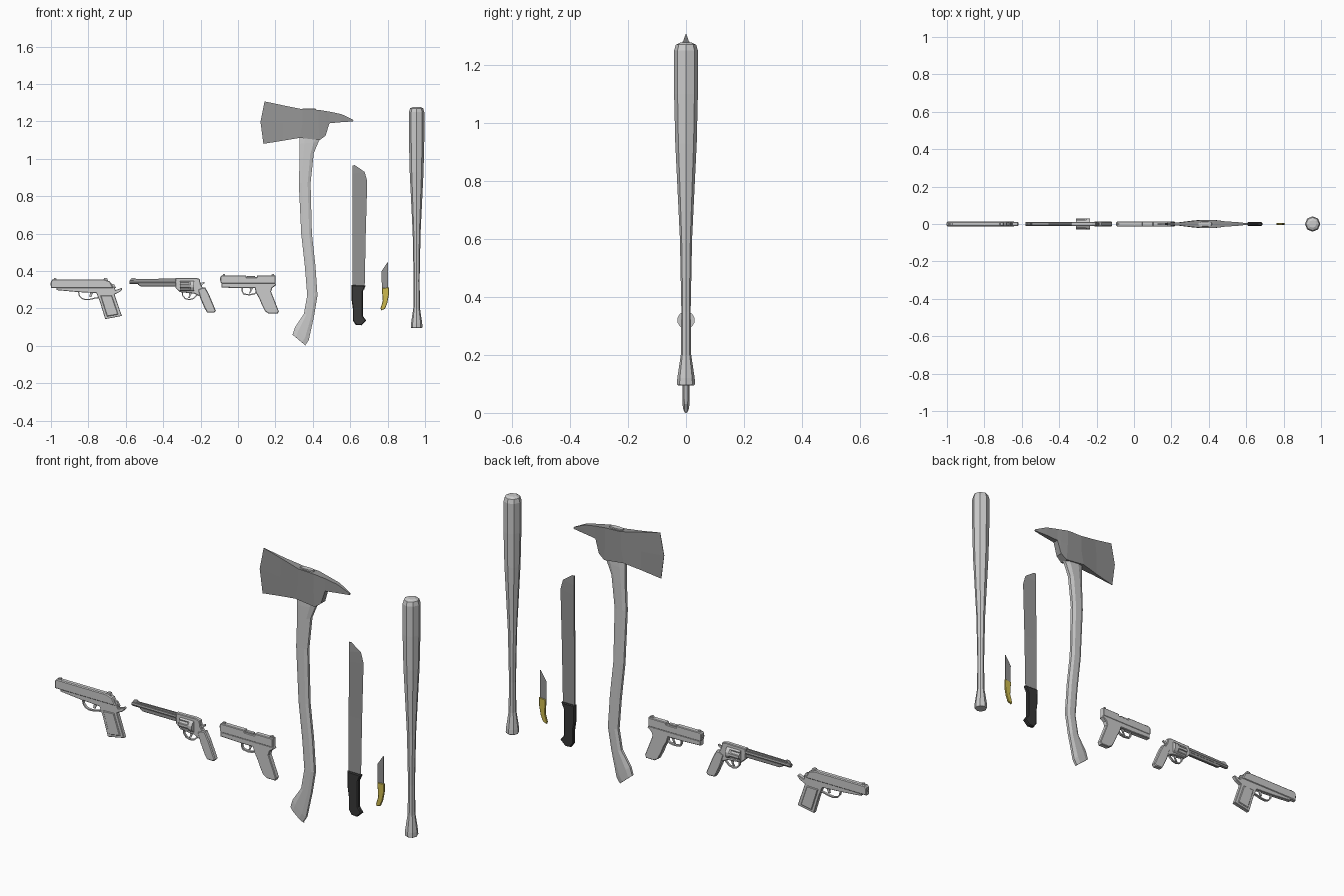
import bpy, bmesh, math
from mathutils import Vector


def material(name, rgb):
    m = bpy.data.materials.new(name)
    m.diffuse_color = (*rgb, 1)
    return m


STEEL = material("dark_steel", (0.3, 0.3, 0.3))
BLACK = material("black_grip", (0.04, 0.04, 0.04))
YELLOW = material("yellow_grip", (0.62, 0.5, 0.08))


def finish(name, bm, mat=None):
    bmesh.ops.recalc_face_normals(bm, faces=bm.faces)
    me = bpy.data.meshes.new(name)
    bm.to_mesh(me)
    bm.free()
    ob = bpy.data.objects.new(name, me)
    bpy.context.collection.objects.link(ob)
    if mat:
        me.materials.append(mat)
    return ob


def plate(name, pts, half, bevel=0.0, mat=None, y=0.0):
    """x/z outline extruded along y, with chamfered front and back rims."""
    bm = bmesh.new()
    f = bm.faces.new([bm.verts.new((px, y - half, pz)) for px, pz in pts])
    new = bmesh.ops.extrude_face_region(bm, geom=[f])["geom"]
    bmesh.ops.translate(bm, vec=(0, 2 * half, 0),
                        verts=[v for v in new if isinstance(v, bmesh.types.BMVert)])
    if bevel:
        rims = [e for e in bm.edges if abs(e.verts[0].co.y - e.verts[1].co.y) < 1e-6]
        bmesh.ops.bevel(bm, geom=rims, offset=bevel, segments=1, affect='EDGES')
    return finish(name, bm, mat)


def strap(name, path, width, half):
    """Flat band of constant width following a path (trigger guards)."""
    p = [Vector(q) for q in path]
    outer, inner = [], []
    for i, q in enumerate(p):
        d = (p[min(i + 1, len(p) - 1)] - p[max(i - 1, 0)]).normalized()
        n = Vector((-d.y, d.x)) * width / 2
        outer.append(q + n)
        inner.append(q - n)
    return plate(name, outer + inner[::-1], half)


def loft(name, rings, mat=None):
    bm = bmesh.new()
    rows = [[bm.verts.new(v) for v in r] for r in rings]
    n = len(rows[0])
    for a, b in zip(rows, rows[1:]):
        for i in range(n):
            bm.faces.new((a[i], a[(i + 1) % n], b[(i + 1) % n], b[i]))
    bm.faces.new(rows[0])
    bm.faces.new(rows[-1][::-1])
    return finish(name, bm, mat)


def turned(name, profile, n, cx=0.0, cz=None, mat=None):
    """Turned part from (position, radius): along z, or along x when cz is given."""
    rings = []
    for t, r in profile:
        ring = []
        for k in range(n):
            a = 2 * math.pi * k / n
            c, s = r * math.cos(a), r * math.sin(a)
            ring.append((cx + c, s, t) if cz is None else (t, s, cz + c))
        rings.append(ring)
    return loft(name, rings, mat)


def blade(name, rows, half, mat):
    """Wedge section from (spine x, spine z, edge x, edge z)."""
    loft(name, [[(sx, -half, sz), (sx, half, sz), (ex, 0, ez)] for sx, sz, ex, ez in rows], mat)


# Baseball bat
turned("bat", [(0.095, 0.028), (0.1, 0.031), (0.12, 0.03), (0.2, 0.018), (0.35, 0.016),
               (0.6, 0.021), (0.93, 0.037), (1.1, 0.041), (1.25, 0.041), (1.27, 0.035),
               (1.277, 0.02)], 8, cx=0.955)

# Axe handle: left x/z, right x/z, half thickness
rings = []
for lx, lz, rx, rz, h in [(0.345, 1.27, 0.415, 1.27, 0.012), (0.33, 1.12, 0.45, 1.12, 0.014),
                          (0.33, 1.08, 0.43, 1.09, 0.015), (0.33, 1.0, 0.405, 1.03, 0.015),
                          (0.325, 0.87, 0.388, 0.87, 0.014), (0.338, 0.6, 0.395, 0.6, 0.014),
                          (0.358, 0.42, 0.414, 0.43, 0.014), (0.37, 0.27, 0.425, 0.27, 0.014),
                          (0.352, 0.17, 0.407, 0.16, 0.013), (0.305, 0.1, 0.378, 0.03, 0.012),
                          (0.292, 0.06, 0.36, 0.003, 0.011)]:
    l, r = Vector((lx, 0, lz)), Vector((rx, 0, rz))
    rings.append([l.lerp(r, t) + Vector((0, s * h, 0)) for t, s in
                  [(0, -0.5), (0.25, -1), (0.75, -1), (1, -0.5), (1, 0.5), (0.75, 1), (0.25, 1), (0, 0.5)]])
rings[-1] = [Vector((v.x, v.y, max(v.z, 0))) for v in rings[-1]]
rings.append([Vector((v.x + 0.003, v.y * 0.7, max(v.z - 0.003, 0))) for v in rings[-1]])
loft("axe_handle", rings)

# Axe head: top, middle, bottom x/z plus half thickness
head = [((0.142, 1.307), (0.12, 1.198), (0.136, 1.08), 0.001),
        ((0.25, 1.284), (0.24, 1.19), (0.24, 1.097), 0.009),
        ((0.345, 1.265), (0.345, 1.19), (0.33, 1.112), 0.02),
        ((0.43, 1.262), (0.43, 1.19), (0.436, 1.1), 0.021),
        ((0.465, 1.256), (0.468, 1.19), (0.468, 1.123), 0.017),
        ((0.49, 1.252), (0.49, 1.22), (0.489, 1.19), 0.014),
        ((0.553, 1.239), (0.553, 1.22), (0.553, 1.196), 0.01),
        ((0.615, 1.209), (0.617, 1.204), (0.615, 1.2), 0.003)]
loft("axe_head", [[(p[0], s * h, p[1]) for s, ps in ((-1, (t, m, b)), (1, (b, m, t))) for p in ps]
                  for t, m, b, h in head], STEEL)

# Machete
blade("machete_blade", [(0.611, 0.3, 0.677, 0.3), (0.612, 0.6, 0.683, 0.6), (0.613, 0.87, 0.691, 0.88),
                        (0.613, 0.92, 0.677, 0.93), (0.613, 0.965, 0.625, 0.966)], 0.004, STEEL)
plate("machete_handle", [(0.607, 0.325), (0.682, 0.322), (0.667, 0.29), (0.667, 0.16), (0.686, 0.135),
                         (0.66, 0.11), (0.63, 0.112), (0.614, 0.135), (0.614, 0.2), (0.608, 0.24)],
      0.01, 0.004, BLACK)

# Knife
blade("knife_blade", [(0.803, 0.29, 0.769, 0.29), (0.803, 0.4, 0.768, 0.4), (0.802, 0.448, 0.797, 0.444)],
      0.002, STEEL)
plate("knife_handle", [(0.769, 0.308), (0.806, 0.312), (0.806, 0.27), (0.797, 0.225), (0.785, 0.197),
                       (0.765, 0.19), (0.762, 0.2), (0.774, 0.24)], 0.005, 0.002, YELLOW)

# Classic pistol (left)
plate("classic_slide", [(-1, 0.308), (-1, 0.345), (-0.992, 0.355), (-0.715, 0.355), (-0.685, 0.345),
                        (-0.665, 0.308)], 0.013, 0.004)
plate("classic_frame", [(-0.97, 0.31), (-0.66, 0.315), (-0.655, 0.298), (-0.622, 0.31), (-0.618, 0.304),
                        (-0.632, 0.288), (-0.66, 0.275), (-0.652, 0.25), (-0.621, 0.16), (-0.71, 0.143),
                        (-0.738, 0.235), (-0.757, 0.282), (-0.86, 0.288), (-0.97, 0.298)], 0.01, 0.002)
plate("classic_grip_panels", [(-0.735, 0.268), (-0.675, 0.27), (-0.64, 0.168), (-0.7, 0.157)], 0.014, 0.003)
plate("classic_hammer", [(-0.675, 0.31), (-0.68, 0.335), (-0.662, 0.328), (-0.65, 0.308)], 0.005)
plate("classic_front_sight", [(-0.99, 0.353), (-0.982, 0.362), (-0.972, 0.362), (-0.97, 0.353)], 0.003)
plate("classic_rear_sight", [(-0.72, 0.352), (-0.715, 0.362), (-0.7, 0.362), (-0.695, 0.348)], 0.008)
strap("classic_trigger_guard", [(-0.853, 0.29), (-0.848, 0.268), (-0.835, 0.253), (-0.815, 0.247),
                                (-0.79, 0.249), (-0.765, 0.255), (-0.735, 0.26)], 0.006, 0.006)
plate("classic_trigger", [(-0.79, 0.29), (-0.795, 0.262), (-0.785, 0.26), (-0.772, 0.29)], 0.003)
turned("classic_muzzle", [(-0.95, 0.008), (-1.003, 0.008), (-1.003, 0.005), (-0.98, 0.005)], 8, cz=0.332)

# Revolver
turned("revolver_barrel", [(-0.32, 0.011), (-0.575, 0.011), (-0.58, 0.009), (-0.58, 0.005), (-0.54, 0.005)],
       8, cz=0.341, mat=STEEL)
plate("revolver_barrel_rib", [(-0.56, 0.345), (-0.56, 0.357), (-0.33, 0.36), (-0.33, 0.345)], 0.004, mat=STEEL)
plate("revolver_underlug", [(-0.535, 0.335), (-0.535, 0.327), (-0.52, 0.318), (-0.33, 0.318), (-0.33, 0.335)],
      0.007, 0.002, STEEL)
plate("revolver_front_sight", [(-0.578, 0.35), (-0.57, 0.362), (-0.555, 0.364), (-0.54, 0.355)], 0.003)
plate("revolver_frame", [(-0.335, 0.31), (-0.335, 0.362), (-0.225, 0.364), (-0.205, 0.358), (-0.2, 0.33),
                         (-0.185, 0.305), (-0.205, 0.265), (-0.235, 0.28), (-0.31, 0.287)], 0.011, 0.003)
plate("revolver_grip", [(-0.215, 0.3), (-0.195, 0.31), (-0.175, 0.312), (-0.155, 0.275), (-0.118, 0.187),
                        (-0.128, 0.177), (-0.165, 0.178), (-0.178, 0.2), (-0.2, 0.25)], 0.013, 0.004)
plate("revolver_hammer", [(-0.215, 0.315), (-0.205, 0.335), (-0.18, 0.342), (-0.178, 0.334),
                          (-0.194, 0.325), (-0.19, 0.305)], 0.004)
strap("revolver_trigger_guard", [(-0.297, 0.289), (-0.296, 0.27), (-0.283, 0.253), (-0.262, 0.247),
                                 (-0.24, 0.252), (-0.222, 0.268), (-0.21, 0.28)], 0.006, 0.005)
plate("revolver_trigger", [(-0.265, 0.287), (-0.26, 0.27), (-0.268, 0.255), (-0.258, 0.257),
                           (-0.245, 0.285)], 0.003)
# fluted revolver drum
fl = [(math.radians(60 * k + o), r) for k in range(6)
      for o, r in ((-18, 0.03), (-12, 0.025), (12, 0.025), (18, 0.03))]
full = [(a, 0.03) for a, r in fl]
loft("revolver_drum", [[(px, r * math.sin(a), 0.32 + r * math.cos(a)) for a, r in sec]
                       for px, sec in ((-0.31, fl), (-0.262, fl), (-0.255, full), (-0.235, full))])

# Modern pistol (right)
plate("modern_slide", [(-0.093, 0.34), (-0.093, 0.37), (-0.087, 0.377), (0.043, 0.377), (0.046, 0.367),
                       (0.1, 0.367), (0.103, 0.377), (0.2, 0.377), (0.2, 0.333), (-0.085, 0.333)],
      0.013, 0.003)
plate("modern_ejection_block", [(0.047, 0.345), (0.047, 0.374), (0.09, 0.374), (0.09, 0.345)], 0.009, 0.002)
plate("modern_frame", [(-0.088, 0.336), (0.2, 0.336), (0.204, 0.325), (0.183, 0.31), (0.177, 0.29),
                       (0.218, 0.185), (0.212, 0.172), (0.165, 0.172), (0.145, 0.185), (0.125, 0.225),
                       (0.115, 0.25), (0.096, 0.285), (0.09, 0.308), (0.02, 0.308), (-0.088, 0.312)],
      0.013, 0.003)
strap("modern_trigger_guard", [(0.023, 0.31), (0.023, 0.292), (0.03, 0.277), (0.06, 0.273),
                               (0.085, 0.277), (0.102, 0.287)], 0.007, 0.006)
plate("modern_trigger", [(0.062, 0.31), (0.065, 0.295), (0.058, 0.28), (0.067, 0.282), (0.08, 0.31)], 0.003)
plate("modern_front_sight", [(-0.083, 0.375), (-0.08, 0.384), (-0.07, 0.384), (-0.068, 0.375)], 0.003)
plate("modern_rear_sight", [(0.178, 0.375), (0.182, 0.384), (0.192, 0.384), (0.195, 0.375)], 0.008)
turned("modern_muzzle", [(-0.05, 0.008), (-0.096, 0.008), (-0.096, 0.005), (-0.07, 0.005)], 8, cz=0.357)
